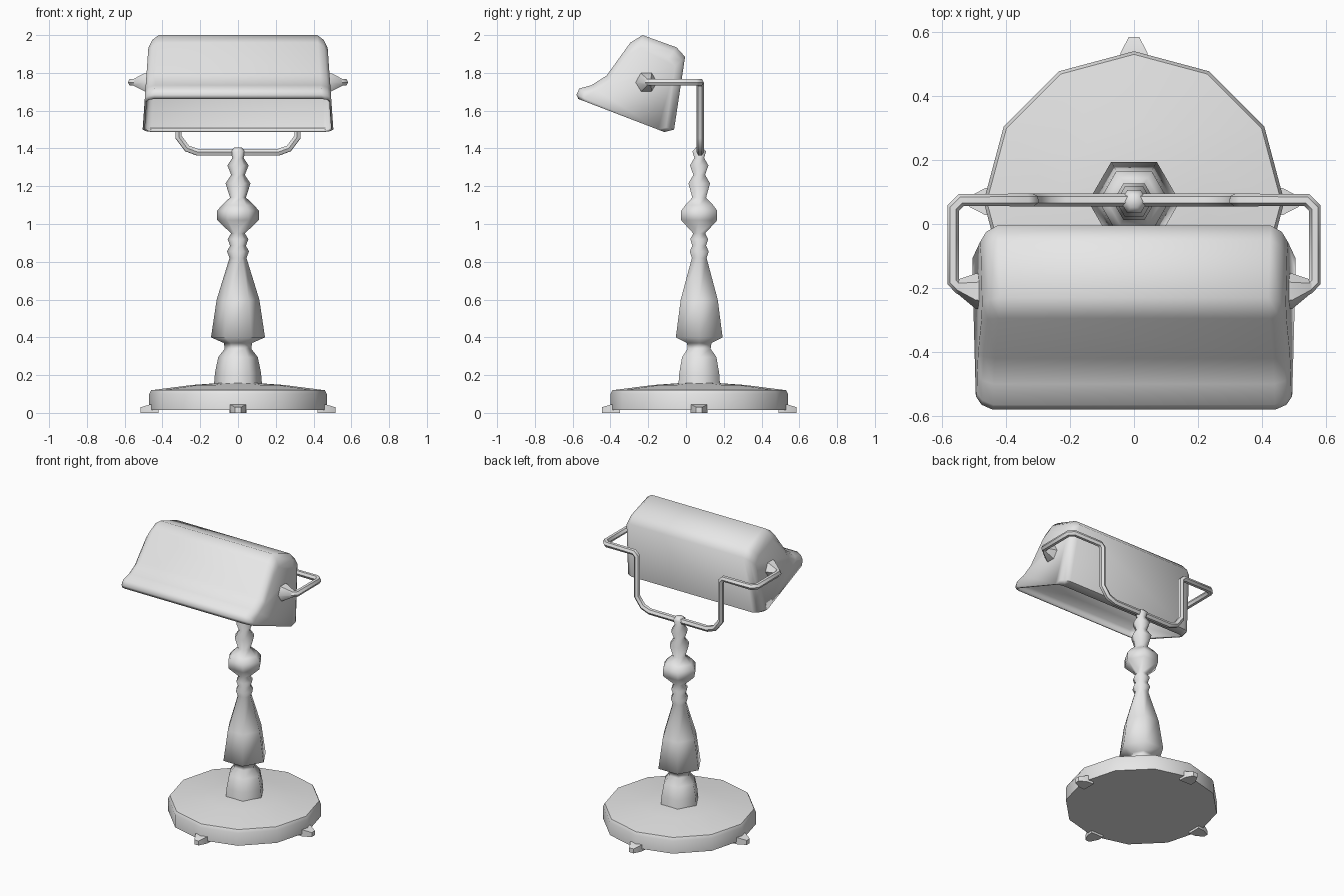
import bpy, bmesh, math
from mathutils import Vector, Matrix

cube = bpy.data.objects.get("Cube")
if cube:
    bpy.data.objects.remove(cube, do_unlink=True)

grey = bpy.data.materials.new("light grey")
grey.use_nodes = True
grey.diffuse_color = (0.8, 0.8, 0.8, 1)
grey.node_tree.nodes["Principled BSDF"].inputs["Base Color"].default_value = (0.8, 0.8, 0.8, 1)

AXIS_Y = 0.07  # the stand sits behind the centre


def finish(ob, angle):
    bpy.ops.object.select_all(action='DESELECT')
    ob.select_set(True)
    bpy.context.view_layer.objects.active = ob
    if ob.type == 'CURVE':
        bpy.ops.object.convert(target='MESH')
        ob = bpy.context.view_layer.objects.active
    bpy.ops.object.shade_smooth_by_angle(angle=math.radians(angle))
    return ob


def add_mesh(name, bm, angle):
    bmesh.ops.recalc_face_normals(bm, faces=bm.faces)
    mesh = bpy.data.meshes.new(name)
    bm.to_mesh(mesh)
    bm.free()
    mesh.materials.append(grey)
    ob = bpy.data.objects.new(name, mesh)
    bpy.context.collection.objects.link(ob)
    return finish(ob, angle)


def loft(bm, rings, closed=True):
    """Bridge successive rings of points with quads."""
    rings = [[bm.verts.new(p) for p in r] for r in rings]
    n = len(rings[0])
    for a, b in zip(rings, rings[1:]):
        for i in range(n if closed else n - 1):
            j = (i + 1) % n
            bm.faces.new((a[i], a[j], b[j], b[i]))
    bm.faces.new(rings[0])
    bm.faces.new(rings[-1])


def lathe(name, profile, sides, angle):
    bm = bmesh.new()
    turns = [math.tau * i / sides for i in range(sides)]
    loft(bm, [[(r * math.cos(t), AXIS_Y + r * math.sin(t), z) for t in turns]
              for r, z in profile])
    return add_mesh(name, bm, angle)


# Twelve-sided base plate
lathe("base", [(0.47, 0.015), (0.47, 0.1), (0.46, 0.12), (0.24, 0.148), (0.1, 0.158)], 12, 35)

# Turned six-sided column
lathe("column", [
    (0.127, 0.15), (0.122, 0.21), (0.105, 0.295), (0.07, 0.34), (0.075, 0.37),
    (0.143, 0.4), (0.113, 0.6), (0.045, 0.82), (0.058, 0.855), (0.042, 0.885),
    (0.055, 0.92), (0.036, 0.95), (0.11, 1.02), (0.11, 1.07), (0.085, 1.1),
    (0.042, 1.14), (0.066, 1.215), (0.036, 1.26), (0.056, 1.31), (0.03, 1.35),
    (0.042, 1.385), (0.02, 1.405)], 6, 80)

# Four tapered feet around the rim
for k, side in enumerate(("left", "back", "right", "front")):
    bm = bmesh.new()
    turn = Matrix.Translation((0, AXIS_Y, 0)) @ Matrix.Rotation(k * math.pi / 2, 4, 'Z')
    loft(bm, [[turn @ Vector((r, y, z)) for y, z in ((-w, 0), (w, 0), (w, h), (-w, h))]
              for r, w, h in ((0.42, 0.045, 0.045), (0.465, 0.042, 0.045), (0.515, 0.016, 0.03))])
    add_mesh(side + "_foot", bm, 35)

# Bent tube that carries the shade
half = [(0.5, -0.215, 1.75), (0.545, -0.2, 1.75), (0.565, -0.18, 1.75), (0.565, 0.05, 1.75),
        (0.54, 0.075, 1.75), (0.335, 0.075, 1.75), (0.315, 0.075, 1.73), (0.315, 0.075, 1.46),
        (0.27, 0.075, 1.4), (0.215, 0.075, 1.38)]
path = half + [(-x, y, z) for x, y, z in reversed(half)]
curve = bpy.data.curves.new("yoke", 'CURVE')
curve.dimensions = '3D'
curve.bevel_depth = 0.02
curve.bevel_resolution = 1
curve.use_fill_caps = True
spline = curve.splines.new('POLY')
spline.points.add(len(path) - 1)
for point, co in zip(spline.points, path):
    point.co = (*co, 1)
curve.materials.append(grey)
yoke = bpy.data.objects.new("yoke", curve)
bpy.context.collection.objects.link(yoke)
finish(yoke, 50)

# Conical pivots between yoke and shade
for side, s in (("left", 1), ("right", -1)):
    bm = bmesh.new()
    turns = [math.tau * i / 6 for i in range(6)]
    loft(bm, [[(s * x, y + r * math.cos(t), 1.75 + r * math.sin(t)) for t in turns]
              for x, y, r in ((0.47, -0.21, 0.06), (0.495, -0.21, 0.055), (0.555, -0.195, 0.02))])
    add_mesh(side + "_pivot", bm, 50)

# Shade: open section swept along x, drawn in at both ends
section = [(-0.57, 1.662), (-0.58, 1.685), (-0.565, 1.717), (-0.5, 1.735), (-0.42, 1.786),
           (-0.295, 1.96), (-0.23, 2.0), (-0.05, 1.935), (-0.005, 1.885),
           (-0.063, 1.5), (-0.115, 1.487)]
centre_y, centre_z = -0.33, 1.57


def shade_ring(scale, s, width, flare):
    ring = []
    for y, z in section:
        y = centre_y + (y - centre_y) * scale
        z = centre_z + (z - centre_z) * scale
        ring.append((s * (width + flare * (2 - z)), y, z))
    return ring


stations = [(0.84, 0.47, 0.07), (0.94, 0.452, 0.075), (1, 0.42, 0.07)]
bm = bmesh.new()
loft(bm, [shade_ring(k, 1, w, f) for k, w, f in stations]
     + [shade_ring(k, -1, w, f) for k, w, f in reversed(stations)], closed=False)
shade = add_mesh("shade", bm, 60)
shell = shade.modifiers.new("thickness", 'SOLIDIFY')
shell.thickness = 0.012
shell.offset = -1
